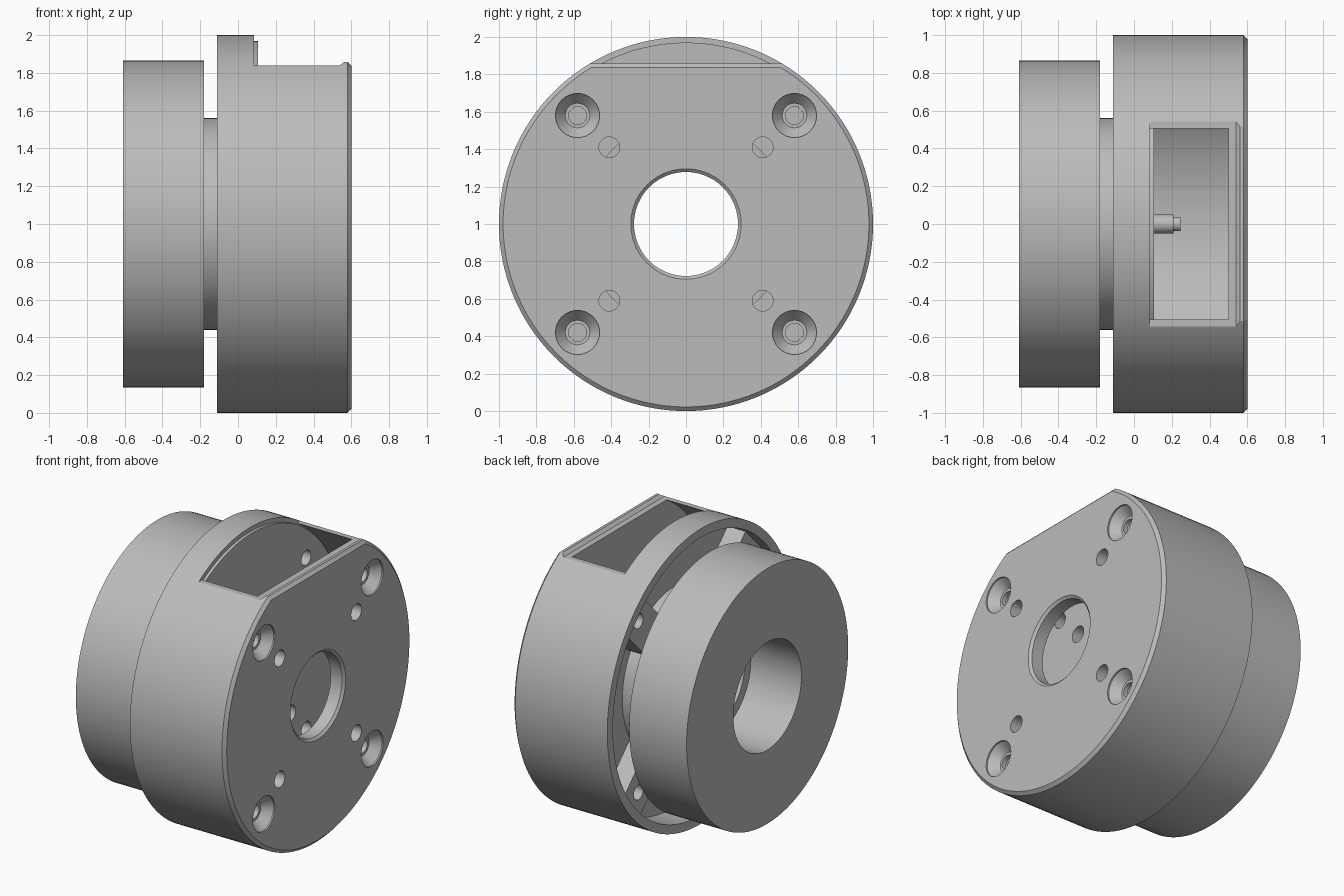
import bpy, bmesh, math
from mathutils import Matrix, Vector

cube = bpy.data.objects.get("Cube")
if cube:
    bpy.data.objects.remove(cube, do_unlink=True)

GREY = (0.5, 0.5, 0.5, 1)
metal = bpy.data.materials.new("plain grey metal")
metal.use_nodes = True
metal.diffuse_color = GREY
metal.node_tree.nodes["Principled BSDF"].inputs["Base Color"].default_value = GREY


def finish(name, bm):
    bmesh.ops.recalc_face_normals(bm, faces=bm.faces)
    mesh = bpy.data.meshes.new(name)
    bm.to_mesh(mesh)
    bm.free()
    mesh.materials.append(metal)
    obj = bpy.data.objects.new(name, mesh)
    bpy.context.collection.objects.link(obj)
    return obj


def lathe(name, profile, y=0, z=0, steps=96):
    """Revolve a closed (x, radius) outline about an axis parallel to x."""
    bm = bmesh.new()
    rings = []
    for i in range(steps):
        a = 2 * math.pi * i / steps
        rings.append([bm.verts.new((x, y + r * math.sin(a), 1 + z + r * math.cos(a)))
                      for x, r in profile])
    n = len(profile)
    for i in range(steps):
        here, after = rings[i], rings[(i + 1) % steps]
        for j in range(n):
            k = (j + 1) % n
            bm.faces.new((here[j], here[k], after[k], after[j]))
    bmesh.ops.remove_doubles(bm, verts=bm.verts, dist=1e-5)
    bmesh.ops.dissolve_degenerate(bm, edges=bm.edges, dist=1e-5)
    return finish(name, bm)


def rod(name, x0, x1, r, y, z):
    bm = bmesh.new()
    place = Matrix.Translation(((x0 + x1) / 2, y, 1 + z)) @ Matrix.Rotation(math.pi / 2, 4, 'Y')
    bmesh.ops.create_cone(bm, cap_ends=True, segments=32, radius1=r, radius2=r,
                          depth=x1 - x0, matrix=place)
    return finish(name, bm)


def extrude_y(name, outline, half):
    """Prism along y from an (x, z) outline."""
    bm = bmesh.new()
    face = bm.faces.new([bm.verts.new((x, -half, 1 + z)) for x, z in outline])
    out = bmesh.ops.extrude_face_region(bm, geom=[face])
    moved = [v for v in out["geom"] if isinstance(v, bmesh.types.BMVert)]
    bmesh.ops.translate(bm, verts=moved, vec=(0, 2 * half, 0))
    return finish(name, bm)


def boss(name, angle):
    """Radial screw block standing on the back of the inner plate."""
    bm = bmesh.new()
    size = Matrix.Diagonal((0.14, 0.26, 0.42, 1))
    place = (Matrix.Translation((0.02, 0, 1)) @ Matrix.Rotation(angle, 4, 'X')
             @ Matrix.Translation((0, 0, 0.72)))
    bmesh.ops.create_cube(bm, size=1, matrix=place @ size)
    vertical = [e for e in bm.edges
                if abs((e.verts[0].co - e.verts[1].co).normalized().x) > 0.9
                and (Vector((0, *e.verts[0].co.yz)) - Vector((0, 0, 1))).length < 0.7]
    bmesh.ops.bevel(bm, geom=vertical, offset=0.08, segments=5, profile=0.5, affect='EDGES')
    return finish(name, bm)


def cut(target, cutters):
    for c in cutters:
        mod = target.modifiers.new("cut", 'BOOLEAN')
        mod.operation, mod.solver, mod.object = 'DIFFERENCE', 'EXACT', c
        bpy.context.view_layer.objects.active = target
        bpy.ops.object.modifier_apply(modifier=mod.name)


# Hollow round housing with its front plate
housing = lathe("housing", [(-0.11, 0.94), (-0.11, 1), (0.58, 1), (0.6, 0.978),
                            (0.6, 0.295), (0.585, 0.278), (0.5, 0.278),
                            (0.5, 0.98), (0.085, 0.98), (0.085, 0.94)], steps=128)

# Rear hub, neck and inner plate turned as one piece
hub = lathe("hub_and_inner_plate", [(-0.61, 0.365), (-0.61, 0.865), (-0.18, 0.865),
                                    (-0.18, 0.56), (0.085, 0.56), (0.085, 0.97),
                                    (0.105, 0.97), (0.105, 0.3), (-0.23, 0.3),
                                    (-0.23, 0.365)], steps=128)

bosses = [boss("screw_boss", math.radians(45 + 90 * i)) for i in range(4)]

# Locating pin with a stepped tip
pin = rod("pin", 0.1, 0.21, 0.05, 0, 0.43)
pin_tip = rod("pin_tip", 0.2, 0.245, 0.038, 0, 0.43)

# Flat window cut across the top, leaving a chamfered lip on the plate
window = extrude_y("window_cutter", [(0.085, 0.84), (0.54, 0.84), (0.562, 0.858),
                                     (0.58, 0.858), (0.602, 0.836), (0.7, 0.836),
                                     (0.7, 1.2), (0.085, 1.2)], 0.8)
cutters = [window]

# Countersunk screw holes and small dowel holes
plate_cuts, inner_cuts = [], []
for sy in (-1, 1):
    for sz in (-1, 1):
        plate_cuts.append(lathe("countersink_cutter", [
            (0.65, 0), (0.65, 0.118), (0.59, 0.118), (0.53, 0.066), (0.53, 0.048),
            (0.45, 0.048), (0.45, 0)], sy * 0.58, sz * 0.58, 32))
        plate_cuts.append(rod("dowel_cutter", 0.45, 0.65, 0.055, sy * 0.41, sz * 0.41))
        for at, r in ((0.58, 0.05), (0.41, 0.055)):
            inner_cuts.append(rod("inner_hole_cutter", -0.1, 0.2, r, sy * at, sz * at))

cut(housing, cutters + plate_cuts)
cut(hub, inner_cuts)
for b in bosses:
    cut(b, inner_cuts)

for c in cutters + plate_cuts + inner_cuts:
    bpy.data.objects.remove(c, do_unlink=True)

# Smooth round walls, sharp rims
bpy.ops.object.select_all(action='DESELECT')
for obj in [housing, hub, pin, pin_tip] + bosses:
    obj.select_set(True)
bpy.context.view_layer.objects.active = housing
bpy.ops.object.shade_smooth_by_angle(angle=math.radians(25))
